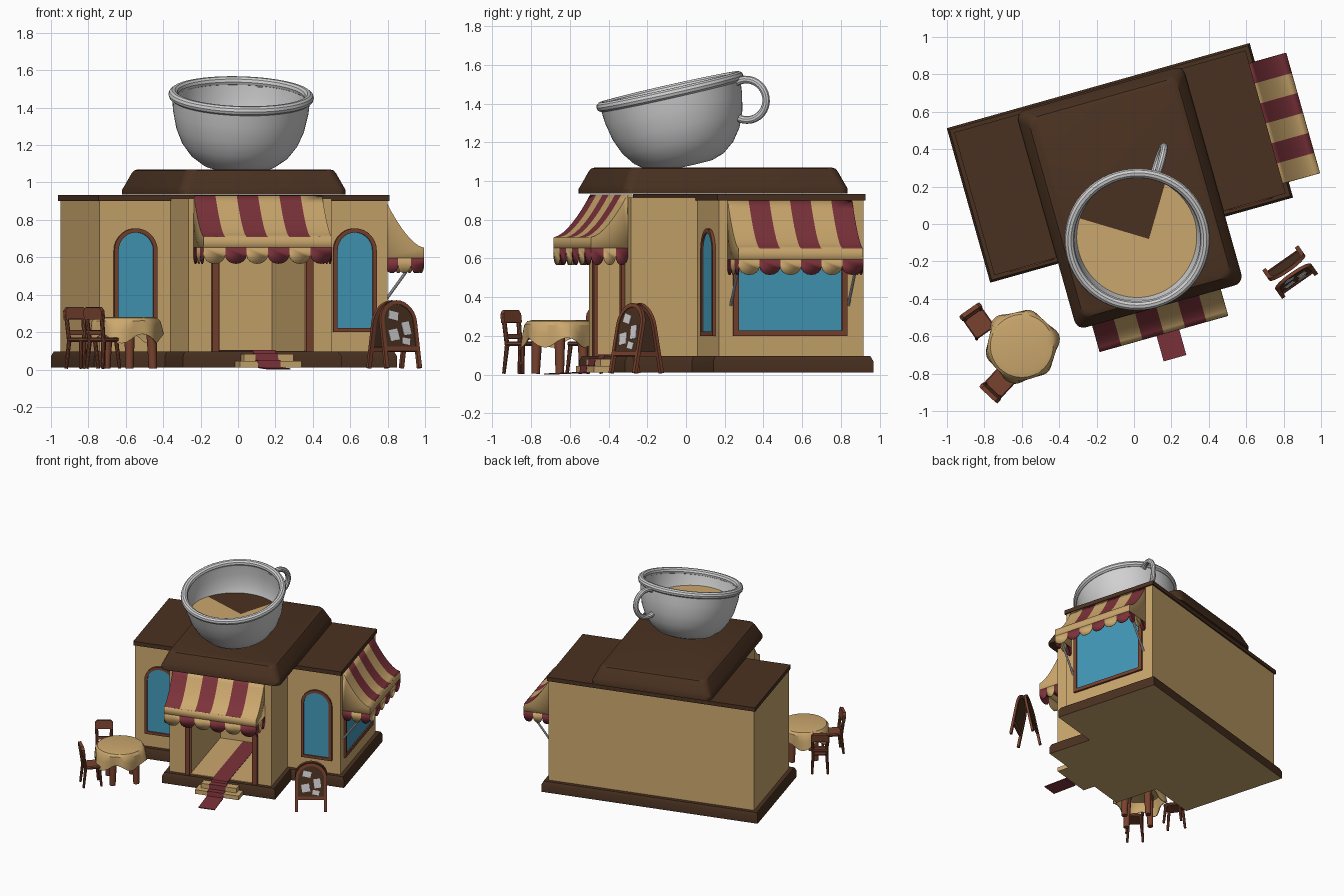
import bpy, bmesh, math
from mathutils import Matrix, Vector

if "Cube" in bpy.data.objects:
    bpy.data.objects.remove(bpy.data.objects["Cube"])

def mat(name, r, g, b):
    m = bpy.data.materials.new(name)
    m.diffuse_color = (r, g, b, 1)
    m.use_nodes = True
    m.node_tree.nodes["Principled BSDF"].inputs["Base Color"].default_value = m.diffuse_color
    return m

TAN = mat("tan", .60, .39, .155)
BROWN = mat("dark_brown", .068, .031, .015)
WOOD = mat("red_wood", .19, .055, .028)
RED = mat("maroon", .20, .032, .042)
BLUE = mat("window_blue", .055, .32, .48)
WHITE = mat("cup_white", .64, .63, .64)
T, R = Matrix.Translation, lambda deg, ax='Z': Matrix.Rotation(math.radians(deg), 4, ax)
HOUSE = R(15.7)          # whole building is turned on the spot
I4 = Matrix.Identity(4)

def finish(name, bm, mats, M=I4, fix=True):
    if fix:
        bmesh.ops.recalc_face_normals(bm, faces=bm.faces)
    bm.transform(M)
    me = bpy.data.meshes.new(name)
    bm.to_mesh(me)
    bm.free()
    for m in mats:
        me.materials.append(m)
    me.polygons.foreach_set("use_smooth", [True] * len(me.polygons))
    me.set_sharp_from_angle(angle=math.radians(32))
    ob = bpy.data.objects.new(name, me)
    bpy.context.collection.objects.link(ob)
    return ob

def loft(name, rings, mats, M=I4, rule=None, caps=True):
    """Skin closed rings of points of equal count."""
    bm = bmesh.new()
    vs = [[bm.verts.new(p) for p in r] for r in rings]
    n = len(rings[0])
    for a, b in zip(vs, vs[1:]):
        for i in range(n):
            bm.faces.new((a[i], a[(i + 1) % n], b[(i + 1) % n], b[i]))
    if caps:
        bm.faces.new(vs[0][::-1])
        bm.faces.new(vs[-1])
    bm.normal_update()
    bmesh.ops.recalc_face_normals(bm, faces=bm.faces)
    if rule:
        for f in bm.faces:
            f.material_index = rule(f)
    return finish(name, bm, mats, M)

def box(name, x0, x1, y0, y1, z0, z1, m, M=I4):
    q = [(x0, y0), (x1, y0), (x1, y1), (x0, y1)]
    return loft(name, [[(x, y, z) for x, y in q] for z in (z0, z1)], [m], M)

def lathe(name, prof, m, M=I4, n=48, wave=None):
    rings = []
    for r, z in prof:
        ring = []
        for i in range(n):
            a = 2 * math.pi * i / n
            rr, zz = wave(r, z, a) if wave else (r, z)
            ring.append((rr * math.cos(a), rr * math.sin(a), zz))
        rings.append(ring)
    return loft(name, rings, [m], M)

def rod(name, a, b, r0, r1, m, M=I4, n=10):
    a, b = Vector(a), Vector(b)
    rot = (b - a).to_track_quat('Z', 'Y').to_matrix().to_4x4()
    return lathe(name, [(r0, 0), (r1, (b - a).length)], m, M @ T(a) @ rot, n)

def plate(name, pts, y0, y1, m, M=I4):
    """Outline in x,z pushed along y."""
    return loft(name, [[(x, y, z) for x, z in pts] for y in (y0, y1)], [m], M)

def frame(name, outer, inner, y0, y1, m, M=I4):
    """Open or closed border between two outlines, drawn as one closed ring tube."""
    rings = [[(o[0], y0, o[1]), (o[0], y1, o[1]), (i[0], y1, i[1]), (i[0], y0, i[1])]
             for o, i in zip(outer, inner)]
    return loft(name, rings, [m], M)

def arch(w, z0, z1, n=14):
    h = w / 2
    return [(-h, z0)] + [(-h * math.cos(math.pi * i / n), z1 - h + h * math.sin(math.pi * i / n))
                         for i in range(n + 1)] + [(h, z0)]

def rect(w, z0, z1):
    return [(-w / 2, z0), (-w / 2, z1), (w / 2, z1), (w / 2, z0)]

# ---- building: footprint with porch block, grown by o
def foot(o, z, notch=False):
    p = [(-.783 - o, .722 + o), (-.783 - o, -.052 - o), (-.39 - o, -.052 - o), (-.39 - o, -.41 - o)]
    if notch:
        p += [(-.225, -.41), (-.225, .25), (.26, .25), (.26, -.41)]
    p += [(.405 + o, -.41 - o), (.405 + o, -.052 - o), (.815 + o, -.052 - o), (.815 + o, .722 + o)]
    return [(x, y, z) for x, y in p]

loft("plinth", [foot(.042, .012), foot(.042, .07), foot(.03, .095)], [BROWN, TAN], HOUSE,
     lambda f: 1 if f.normal.z < -.9 else 0)
loft("walls", [foot(0, .09, True), foot(0, .915, True)], [TAN], HOUSE)
box("porch_floor", -.225, .26, -.41, .25, .09, .1, TAN, HOUSE)
box("porch_lintel", -.225, .26, -.405, -.36, .78, .93, TAN, HOUSE)
box("flat_roof", -.793, .825, -.062, .732, .9, .932, BROWN, HOUSE)

def rrect(x0, x1, y0, y1, inset, z, rad=.05):
    x0, x1, y0, y1 = x0 + inset, x1 - inset, y0 + inset, y1 - inset
    out = []
    for k, (cx, cy) in enumerate([(x1 - rad, y1 - rad), (x0 + rad, y1 - rad), (x0 + rad, y0 + rad), (x1 - rad, y0 + rad)]):
        for j in range(6):
            a = math.pi / 2 * (k + j / 5)
            out.append((cx + rad * math.cos(a), cy + rad * math.sin(a), z))
    return out

loft("raised_roof", [rrect(-.447, .48, -.462, .745, i, z) for i, z in
     [(0, .935), (0, .96), (.012, .985), (.042, 1.05), (.052, 1.064), (.068, 1.07)]], [BROWN], HOUSE)

# ---- door surround, steps and carpet
D = HOUSE @ T((.0175, -.41, 0))
frame("door_frame", rect(.56, .095, .82), rect(.485, .095, .78), -.02, .03, WOOD, D)
box("lower_step", -.143, .198, -.55, -.44, .012, .045, TAN, HOUSE)
box("upper_step", -.11, .165, -.505, -.44, .012, .082, TAN, HOUSE)
path = [(.24, .103), (-.458, .103), (-.462, .086), (-.508, .086), (-.512, .05), (-.553, .05), (-.558, .014), (-.75, .006)]
loft("carpet", [[(x, y, z - d) for x, d in ((-.046, 0), (.08, 0), (.08, .006), (-.046, .006))]
                for y, z in path], [RED], HOUSE)

# ---- windows
for side, u in (("left", -.585), ("right", .632)):
    W = HOUSE @ T((u, -.052, 0))
    frame(side + "_window_frame", arch(.24, .2, .755), arch(.195, .222, .733), -.016, .004, WOOD, W)
    box(side + "_window_sill", -.12, .12, -.016, .004, .2, .222, WOOD, W)
    plate(side + "_window_glass", arch(.2, .215, .735), -.007, .003, BLUE, W)
W = HOUSE @ T((.815, .327, 0)) @ R(90)
frame("shop_window_frame", rect(.61, .2, .78), rect(.555, .225, .755), -.016, .004, WOOD, W)
box("shop_window_sill", -.305, .305, -.016, .004, .2, .227, WOOD, W)
plate("shop_window_glass", rect(.56, .22, .76), -.007, .003, BLUE, W)

# ---- awnings: x across, y outwards, z down from the top edge
def awning(name, M, w, d, drop, band, scal, first):
    bm = bmesh.new()
    V = lambda *p: bm.verts.new(p)
    def face(pts, k):
        bm.faces.new([V(*p) for p in pts]).material_index = k
    n, seg = 6, 8
    curve = [(d * t / seg, -drop * (1 - (1 - t / seg) ** 1.6)) for t in range(seg + 1)]
    xs = [-w / 2 + w * i / n for i in range(n + 1)]
    low = -drop - band
    for i in range(n):
        for (y0, z0), (y1, z1) in zip(curve, curve[1:]):
            face([(xs[i], y0, z0), (xs[i], y1, z1), (xs[i + 1], y1, z1), (xs[i + 1], y0, z0)], (i + first) % 2)
    face([(-w / 2, d, -drop), (-w / 2, d, low), (w / 2, d, low), (w / 2, d, -drop)], 1)
    arc = [(.5 - .5 * math.cos(math.pi * j / 8), -scal * (.45 + .55 * math.sin(math.pi * j / 8))) for j in range(9)]
    def scallop(a, b, k):
        a, b = Vector(a), Vector(b)
        face([a] + [a.lerp(b, t) + Vector((0, 0, z)) for t, z in arc] + [b], k)
    for i in range(n):
        scallop((xs[i], d, low), (xs[i + 1], d, low), i % 2)
    for x in (-w / 2, w / 2):
        face([(x, y, z) for y, z in curve] + [(x, d, low), (x, 0, low)], 1)
        for j in range(3):
            scallop((x, d * j / 3, low), (x, d * (j + 1) / 3, low), j % 2)
    bmesh.ops.remove_doubles(bm, verts=bm.verts, dist=.0005)
    ob = finish(name, bm, [RED, TAN], M)
    s = ob.modifiers.new("thickness", 'SOLIDIFY')
    s.thickness, s.offset = .005, 0

awning("front_awning", HOUSE @ T((-.005, -.41, .93)) @ R(180), .71, .197, .222, .055, .088, 1)
awning("side_awning", HOUSE @ T((.817, .327, .9)) @ R(-90), .665, .212, .25, .055, .08, 0)
for v in (.012, .642):
    rod("awning_bar", (.815, v, .36), (1.01, v, .62), .008, .008, WHITE, HOUSE)

# ---- giant cup: tilted axis, rim at local z = 0
axis = Vector((.03, -.225, 1)).normalized()
CUP = T((.017, -.083, 1.462)) @ Vector((0, 0, 1)).rotation_difference(axis).to_matrix().to_4x4()
lathe("cup_bowl", [(.001, -.392), (.14, -.392), (.2, -.372), (.262, -.325), (.31, -.26), (.343, -.18), (.362, -.09),
                   (.37, 0), (.345, 0), (.338, -.09), (.32, -.17), (.285, -.25), (.2, -.34), (.001, -.365)], WHITE, CUP, 64)
rim = [[((.363 + .026 * math.cos(b)) * math.cos(a), (.363 + .026 * math.cos(b)) * math.sin(a), .026 * math.sin(b))
        for b in (2 * math.pi * j / 10 for j in range(10))] for a in (2 * math.pi * i / 64 for i in range(65))]
loft("cup_rim", rim, [WHITE], CUP, caps=False)
H = CUP @ R(-17)         # handle loop in the local y,z plane
ring = []
for i in range(21):
    a = math.radians(118 - 245 * i / 20)
    c, s = math.cos(a), math.sin(a)
    ring.append([(.02 * math.sin(b), .395 + (.105 + .02 * math.cos(b)) * c, -.125 + (.105 + .02 * math.cos(b)) * s)
                 for b in (2 * math.pi * j / 10 for j in range(10))])
loft("cup_handle", ring, [WHITE], H)
# coffee surface with a dark wedge
bm = bmesh.new()
hub = bm.verts.new((.08, -.08, 1.3))
edge = [bm.verts.new((.013 + .335 * math.cos(a), -.062 + .335 * math.sin(a), 1.3))
        for a in (2 * math.pi * i / 64 for i in range(64))]
for i in range(64):
    f = bm.faces.new((hub, edge[i], edge[(i + 1) % 64]))
    c = (edge[i].co + edge[(i + 1) % 64].co) / 2 - hub.co
    f.material_index = 1 if 74 < math.degrees(math.atan2(c.y, c.x)) < 162 else 0
finish("coffee", bm, [TAN, BROWN], fix=False)

# ---- table with draped cloth
TB = T((-.6, -.652, 0))
def drape(r, z, a):
    k = max(0, min(1, (.27 - z) / .1))
    return r + k * (.013 * math.sin(6 * a) + .006 * math.sin(3 * a + 1)), z + k * .025 * math.sin(5 * a + .6)
lathe("tablecloth", [(.001, .282), (.14, .282), (.168, .276), (.183, .258), (.188, .22), (.19, .165),
                     (.184, .165), (.18, .22), (.16, .262), (.001, .268)], TAN, TB, 60, drape)
for k in range(4):
    c, s = math.cos(k * math.pi / 2), math.sin(k * math.pi / 2)
    rod("table_leg", (.02 + .125 * c, .125 * s, .005), (.02 + .115 * c, .115 * s, .268), .022, .03, WOOD, TB, 12)

# ---- chairs, backrest on local +y
def chair(M):
    loft("chair_seat", [rrect(-.062, .062, -.072, .06, i, z, .02) for i, z in
         ((.006, .148), (0, .155), (0, .165), (.006, .172))], [WOOD], M)
    for x in (-1, 1):
        rod("chair_front_leg", (x * .058, -.068, .005), (x * .046, -.055, .152), .009, .012, WOOD, M)
        rod("chair_back_leg", (x * .058, .066, .005), (x * .05, .05, .152), .009, .012, WOOD, M)
        rod("chair_back_post", (x * .05, .05, .15), (x * .056, .07, .3), .012, .012, WOOD, M)
    B = M @ T((0, .05, .15)) @ R(-7.5, 'X')
    plate("chair_top_rail", [(-.066, .12), (-.066, .165), (-.05, .185), (.05, .185), (.066, .165), (.066, .12)],
          -.012, .012, WOOD, B)
    plate("chair_low_rail", rect(.1, .035, .06), -.008, .008, WOOD, B)

chair(T((-.833, -.525, 0)) @ R(35))
chair(T((-.722, -.853, 0)) @ R(137))

# ---- folding menu board
S = T((.835, -.257, 0)) @ R(35)
for k, name in enumerate(("front", "back")):
    P = S @ R(180 * k) @ T((0, -.085, .008)) @ R(-11, 'X')
    frame(name + "_board_frame", arch(.235, 0, .368), arch(.19, 0, .346), -.008, .01, WOOD, P)
    plate(name + "_board_panel", arch(.195, .1, .35), -.003, .005, BROWN, P)
    box(name + "_board_bar", -.1, .1, -.008, .01, .09, .115, WOOD, P)
    if k == 0:
        for x, z, w, h, t in ((-.03, .285, .06, .045, 12), (.045, .215, .05, .07, -8), (-.04, .18, .06, .06, -10),
                              (.035, .145, .05, .035, 10)):
            plate("menu_paper", rect(w, -h / 2, h / 2), -.006, -.002, WHITE, P @ T((x, 0, z)) @ R(t, 'Y'))
